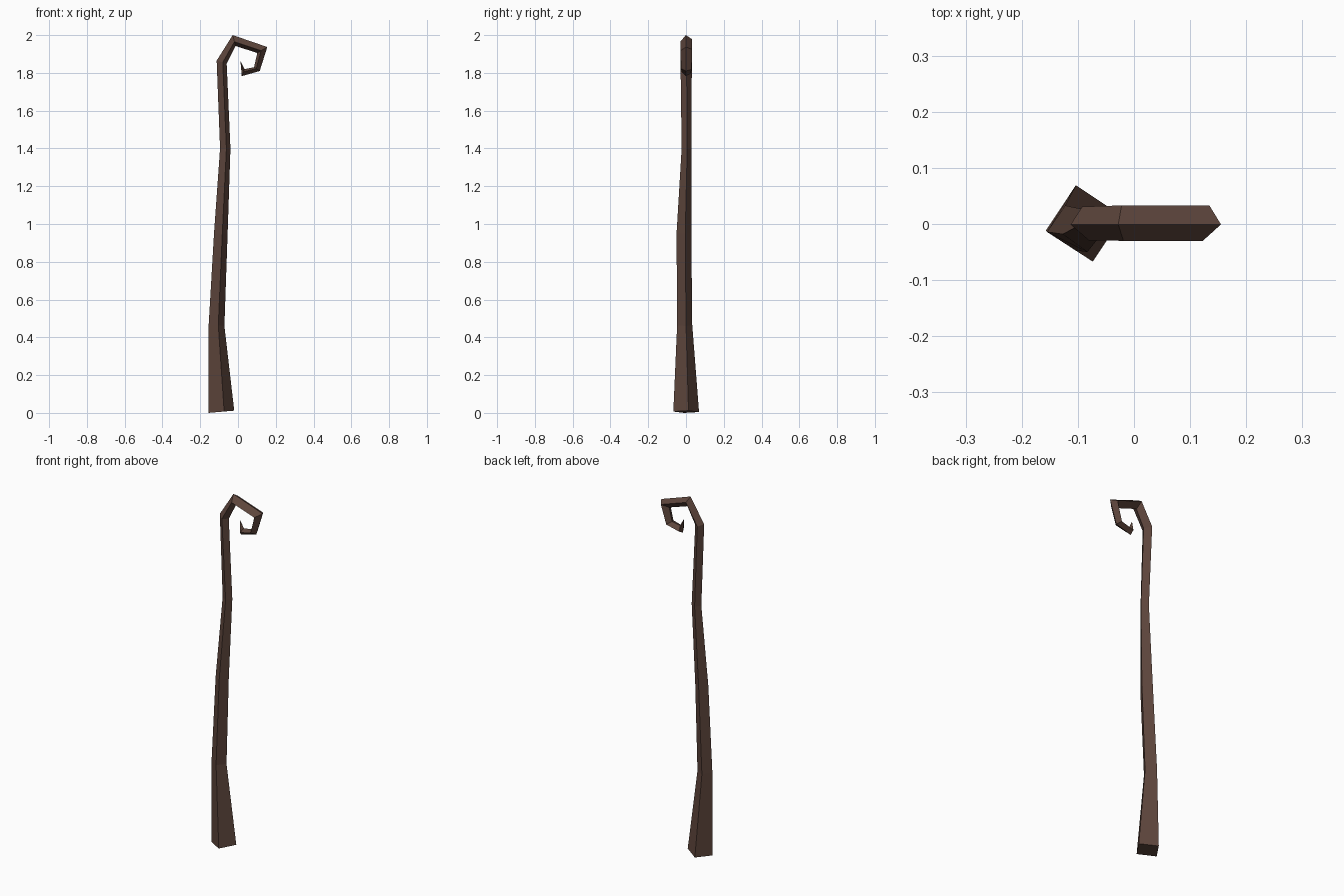
import bpy, bmesh
from mathutils import Vector

if "Cube" in bpy.data.objects:
    bpy.data.objects.remove(bpy.data.objects["Cube"])

# Wood colour
wood = bpy.data.materials.new("dark_wood")
wood.diffuse_color = (0.11, 0.06, 0.045, 1)
wood.use_nodes = True
wood.node_tree.nodes["Principled BSDF"].inputs["Base Color"].default_value = wood.diffuse_color

# Each ring: outer x, outer z, inner x, inner z, front y, back y, ridge twist
rings = [
    (-0.157, 0.000, -0.020, 0.012, -0.067, 0.069, 0.18),
    (-0.155, 0.470, -0.072, 0.460, -0.047, 0.033, 0.18),
    (-0.127, 0.950, -0.055, 0.950, -0.050, 0.028, 0.18),
    (-0.095, 1.400, -0.040, 1.400, -0.023, 0.028, 0.15),
    (-0.113, 1.865, -0.060, 1.850, -0.029, 0.031, 0.07),
    (-0.028, 2.000, -0.013, 1.943, -0.030, 0.033, 0.07),
    (0.155, 1.937, 0.102, 1.905, -0.030, 0.033, 0.07),
    (0.115, 1.810, 0.085, 1.830, -0.026, 0.029, 0.07),
    (0.020, 1.783, 0.035, 1.820, -0.024, 0.026, 0.07),
]
tip = (0.013, 1.862)


def ring_points(ox, oz, ix, iz, yf, yb, twist):
    """Four corners of a slightly twisted diamond: outer, front, inner, back."""
    outer, inner = Vector((ox, 0, oz)), Vector((ix, 0, iz))
    mid, half = (yf + yb) / 2, (yb - yf) / 2
    front, back = outer.lerp(inner, 0.61), outer.lerp(inner, 0.39)
    outer.y, inner.y = mid - twist * half, mid + twist * half
    front.y, back.y = yf, yb
    return outer, front, inner, back


# Crooked staff: four-sided sweep ending in a pointed curl
bm = bmesh.new()
loops = [[bm.verts.new(p) for p in ring_points(*r)] for r in rings]
for a, b in zip(loops, loops[1:]):
    for i in range(4):
        j = (i + 1) % 4
        bm.faces.new((a[i], a[j], b[j], b[i]))
bm.faces.new(loops[0][::-1])
point = bm.verts.new((tip[0], 0, tip[1]))
for i in range(4):
    bm.faces.new((loops[-1][i], loops[-1][(i + 1) % 4], point))
bmesh.ops.recalc_face_normals(bm, faces=bm.faces)

mesh = bpy.data.meshes.new("crooked_staff")
bm.to_mesh(mesh)
bm.free()
mesh.materials.append(wood)
staff = bpy.data.objects.new("crooked_staff", mesh)
bpy.context.collection.objects.link(staff)
